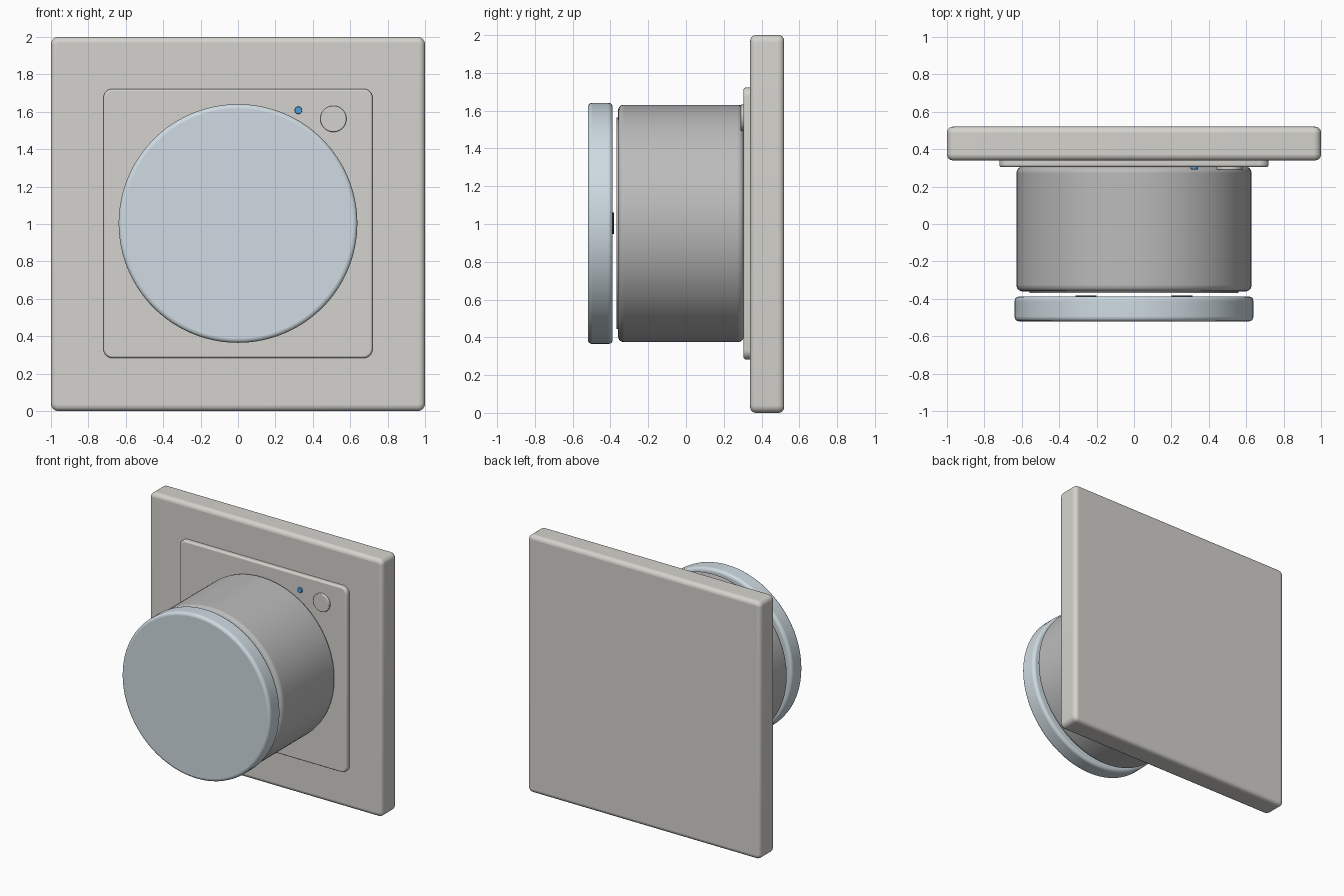
import bpy, bmesh, math
from mathutils import Matrix

if "Cube" in bpy.data.objects:
    bpy.data.objects.remove(bpy.data.objects["Cube"])


def material(name, rgb):
    m = bpy.data.materials.new(name)
    m.diffuse_color = (*rgb, 1)
    m.use_nodes = True
    m.node_tree.nodes["Principled BSDF"].inputs["Base Color"].default_value = m.diffuse_color
    return m


def finish(name, bm, bevel, mat):
    me = bpy.data.meshes.new(name)
    bm.to_mesh(me)
    bm.free()
    ob = bpy.data.objects.new(name, me)
    bpy.context.collection.objects.link(ob)
    if mat:
        me.materials.append(mat)
    if bevel:
        b = ob.modifiers.new("Rounded edges", 'BEVEL')
        b.width, b.segments = bevel, 4
        b.limit_method, b.angle_limit = 'ANGLE', math.radians(40)
    bpy.ops.object.select_all(action='DESELECT')
    ob.select_set(True)
    bpy.context.view_layer.objects.active = ob
    bpy.ops.object.shade_smooth_by_angle(angle=math.radians(35))
    return ob


def slab(name, half, zc, y0, y1, corner, bevel, mat):
    # square plate in the xz plane with rounded corners
    bm = bmesh.new()
    bmesh.ops.create_cube(bm, size=1, matrix=Matrix.Translation((0, (y0 + y1) / 2, zc))
                          @ Matrix.Diagonal((2 * half, y1 - y0, 2 * half, 1)))
    edges = [e for e in bm.edges if abs(e.verts[0].co.y - e.verts[1].co.y) > 1e-4]
    bmesh.ops.bevel(bm, geom=edges, offset=corner, segments=6, profile=0.5, affect='EDGES')
    return finish(name, bm, bevel, mat)


def disc(name, x, z, r, y0, y1, bevel, mat, sides=96):
    # cylinder along y
    bm = bmesh.new()
    bmesh.ops.create_cone(bm, cap_ends=True, segments=sides, radius1=r, radius2=r, depth=y1 - y0,
                          matrix=Matrix.Translation((x, (y0 + y1) / 2, z))
                          @ Matrix.Rotation(math.pi / 2, 4, 'X'))
    return finish(name, bm, bevel, mat)


plastic = material("warm_white", (0.66, 0.65, 0.61))
metal = material("metal", (0.50, 0.50, 0.50))
glass = material("pale_blue", (0.62, 0.71, 0.76))
blue = material("blue", (0.08, 0.35, 0.75))
black = material("black", (0.02, 0.02, 0.02))

# Wall plate and raised panel
slab("wall_plate", 1.0, 1.0, 0.34, 0.52, 0.04, 0.03, plastic)
slab("inner_panel", 0.72, 1.003, 0.305, 0.36, 0.05, 0.012, plastic)

# Dial body with a shallow front face
KZ = 1.003
disc("dial_body", 0, KZ, 0.628, -0.36, 0.306, 0.03, metal, 128)
disc("dial_inner_face", 0, KZ, 0.56, -0.368, -0.34, 0, metal, 128)

# Floating front cap with two contact pads behind it
disc("dial_cap", 0, KZ, 0.638, -0.52, -0.388, 0.022, glass, 128)
for side, sx in (("left", -1), ("right", 1)):
    disc("contact_pad_" + side, 0.257 * sx, KZ, 0.057, -0.395, -0.382, 0, black, 32)

# Indicator light and small button
disc("indicator_light", 0.323, 1.608, 0.02, 0.292, 0.32, 0.003, blue, 32)
disc("button", 0.51, 1.562, 0.07, 0.289, 0.32, 0.006, plastic, 48)
